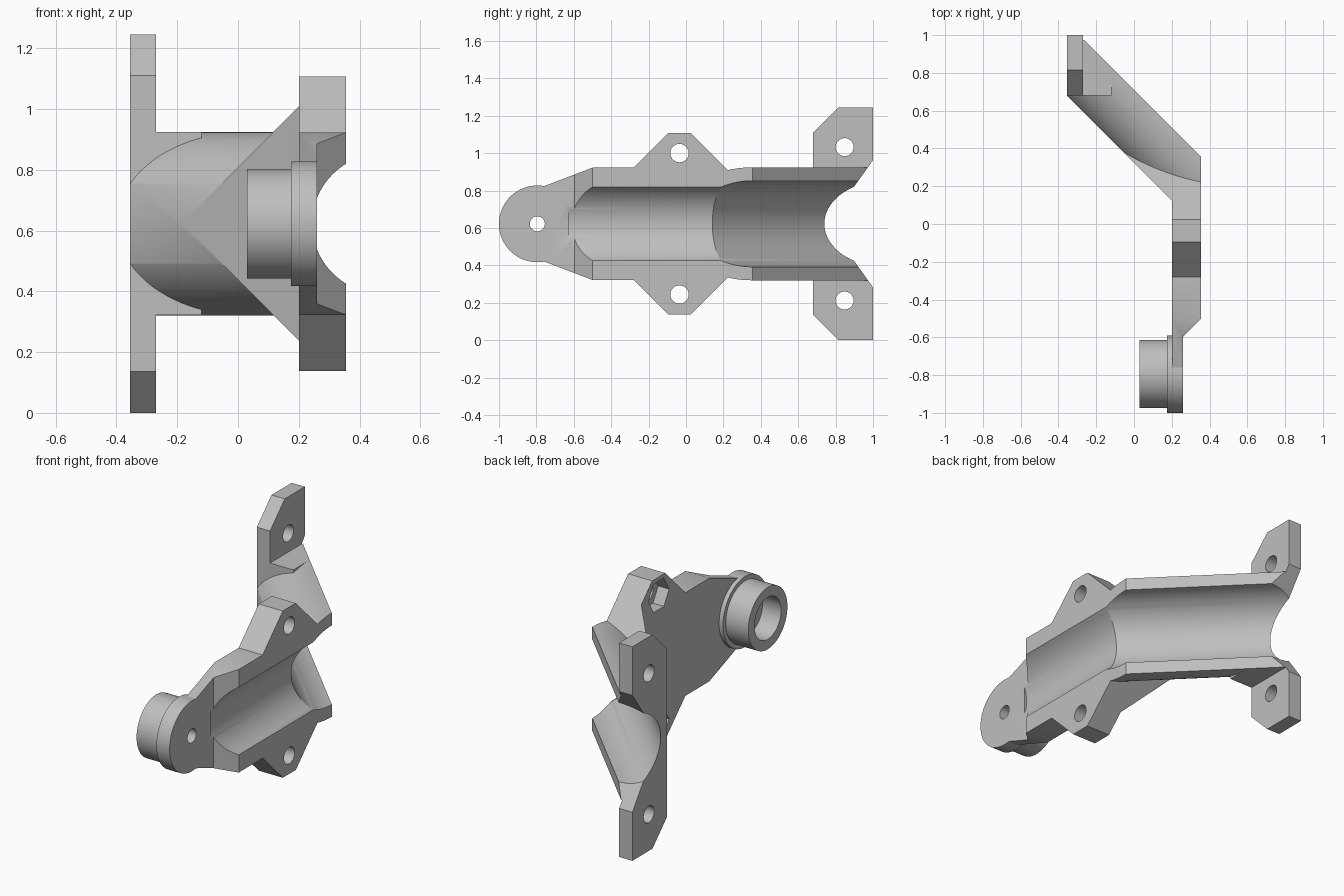
import bpy, math
from mathutils import Vector

old = bpy.data.objects.get("Cube")
if old:
    bpy.data.objects.remove(old, do_unlink=True)

MID = 0.6225          # height of the symmetry plane
R_OUT, R_IN = 0.302, 0.23

grey = bpy.data.materials.new("light_grey")
grey.use_nodes = True
colour = (0.52, 0.52, 0.52, 1)
grey.diffuse_color = colour
grey.node_tree.nodes["Principled BSDF"].inputs["Base Color"].default_value = colour


def make(name, verts, faces):
    me = bpy.data.meshes.new(name)
    me.from_pydata(verts, [], faces)
    ob = bpy.data.objects.new(name, me)
    bpy.context.scene.collection.objects.link(ob)
    me.materials.append(grey)
    # consistent outward normals
    import bmesh
    bm = bmesh.new()
    bm.from_mesh(me)
    bmesh.ops.recalc_face_normals(bm, faces=bm.faces)
    bm.to_mesh(me)
    bm.free()
    return ob


def prism(name, pts, axis, lo, hi):
    """Extrude a profile: axis 'x' takes (y, z) points, 'z' takes (x, y)."""
    n = len(pts)
    put = (lambda p, h: (h, p[0], p[1])) if axis == "x" else (lambda p, h: (p[0], p[1], h))
    verts = [put(p, h) for h in (lo, hi) for p in pts]
    sides = [(i, (i + 1) % n, n + (i + 1) % n, n + i) for i in range(n)]
    return make(name, verts, sides + [tuple(range(n)), tuple(range(n, 2 * n))])


def rod(name, a, b, r, n=96):
    a, b = Vector(a), Vector(b)
    d = (b - a).normalized()
    up = Vector((0, 0, 1))
    side = d.cross(up)
    ring = [(side * math.cos(2 * math.pi * i / n) + up * math.sin(2 * math.pi * i / n)) * r
            for i in range(n)]
    verts = [c + v for c in (a, b) for v in ring]
    sides = [(i, (i + 1) % n, n + (i + 1) % n, n + i) for i in range(n)]
    return make(name, verts, sides + [tuple(range(n)), tuple(range(n, 2 * n))])


def boolean(target, tool, op):
    m = target.modifiers.new(op, "BOOLEAN")
    m.operation, m.object, m.solver = op, tool, "EXACT"
    bpy.context.view_layer.update()
    dg = bpy.context.evaluated_depsgraph_get()
    me = bpy.data.meshes.new_from_object(target.evaluated_get(dg))
    target.modifiers.clear()
    target.data = me
    bpy.data.objects.remove(tool, do_unlink=True)


def mirrored(half):
    """Close a profile given as (y, height above the middle)."""
    low = [(y, MID - h) for y, h in reversed(half) if h > 0]
    return [(y, MID + h) for y, h in half] + low


# mounting plate with eared outline and wedge running into the arm
body = prism("bracket_body", mirrored([
    (-0.82, 0.195), (-0.755, 0.203), (-0.5, 0.3), (-0.28, 0.3), (-0.095, 0.485),
    (0.025, 0.485), (0.51, 0)]), "x", -0.4, 0.5)
boolean(body, prism("plate_thickness", [
    (0.2, -0.8), (0.26, -0.8), (0.26, -0.595), (0.355, -0.5), (0.355, 0.355),
    (0.1, 0.61), (-0.2, 0.525), (0.2, 0.125)], "z", -0.5, 2), "INTERSECT")

# half-round diagonal arm
ELBOW = Vector((0.474, 0.236, MID))
ALONG = Vector((-1, 1, 0)).normalized()
arm = rod("arm", ELBOW - ALONG, ELBOW + ALONG * 2, R_OUT)
boolean(arm, prism("arm_limits", [
    (-0.355, 0.68), (0.355, -0.03), (0.355, 0.355), (-0.29, 1), (-0.355, 1)],
    "z", -0.5, 2), "INTERSECT")
boolean(body, arm, "UNION")

# square shoulder and flange at the arm end
boolean(body, prism("arm_shoulder", [
    (-0.355, 0.68), (-0.12, 0.68), (-0.12, 0.83), (-0.29, 1), (-0.355, 1)],
    "z", MID - 0.301, MID + 0.301), "UNION")
boolean(body, prism("end_flange", mirrored([
    (0.68, 0.487), (0.815, MID), (1, MID)]), "x", -0.355, -0.27), "UNION")

# round boss
BOSS_Y = -0.795
for name, lo, hi, r in (("boss_collar", 0.175, 0.26, 0.205), ("boss_tube", 0.03, 0.19, 0.18)):
    boolean(body, rod(name, (lo, BOSS_Y, MID), (hi, BOSS_Y, MID), r), "UNION")

# bent channel and its flared exit
cutters = [
    rod("plate_channel", (0.474, -0.625, MID), (0.474, 0.5, MID), R_IN),
    rod("arm_channel", ELBOW - ALONG * 0.8, ELBOW + ALONG * 2, R_IN),
    prism("channel_flare", mirrored([(0.895, 0.193), (1.05, 0.41)]), "x", -0.6, 0.2),
    rod("boss_bore", (-0.1, BOSS_Y, MID), (0.15, BOSS_Y, MID), 0.122),
    rod("boss_hole", (-0.1, BOSS_Y, MID), (0.5, BOSS_Y, MID), 0.04, 48)]

# screw holes and nut pockets, above and below the middle
for s in (1, -1):
    ear, flange = MID + s * 0.378, MID + s * 0.41
    cutters += [
        rod("ear_hole", (0, -0.035, ear), (0.5, -0.035, ear), 0.049, 48),
        rod("nut_pocket", (0.1, -0.035, ear), (0.27, -0.035, ear), 0.095, 6),
        rod("flange_hole", (-0.5, 0.848, flange), (0, 0.848, flange), 0.048, 48)]
for c in cutters:
    boolean(body, c, "DIFFERENCE")

# smooth round surfaces, crisp edges
bpy.ops.object.select_all(action="DESELECT")
body.select_set(True)
bpy.context.view_layer.objects.active = body
bpy.ops.object.shade_smooth_by_angle(angle=math.radians(25))
